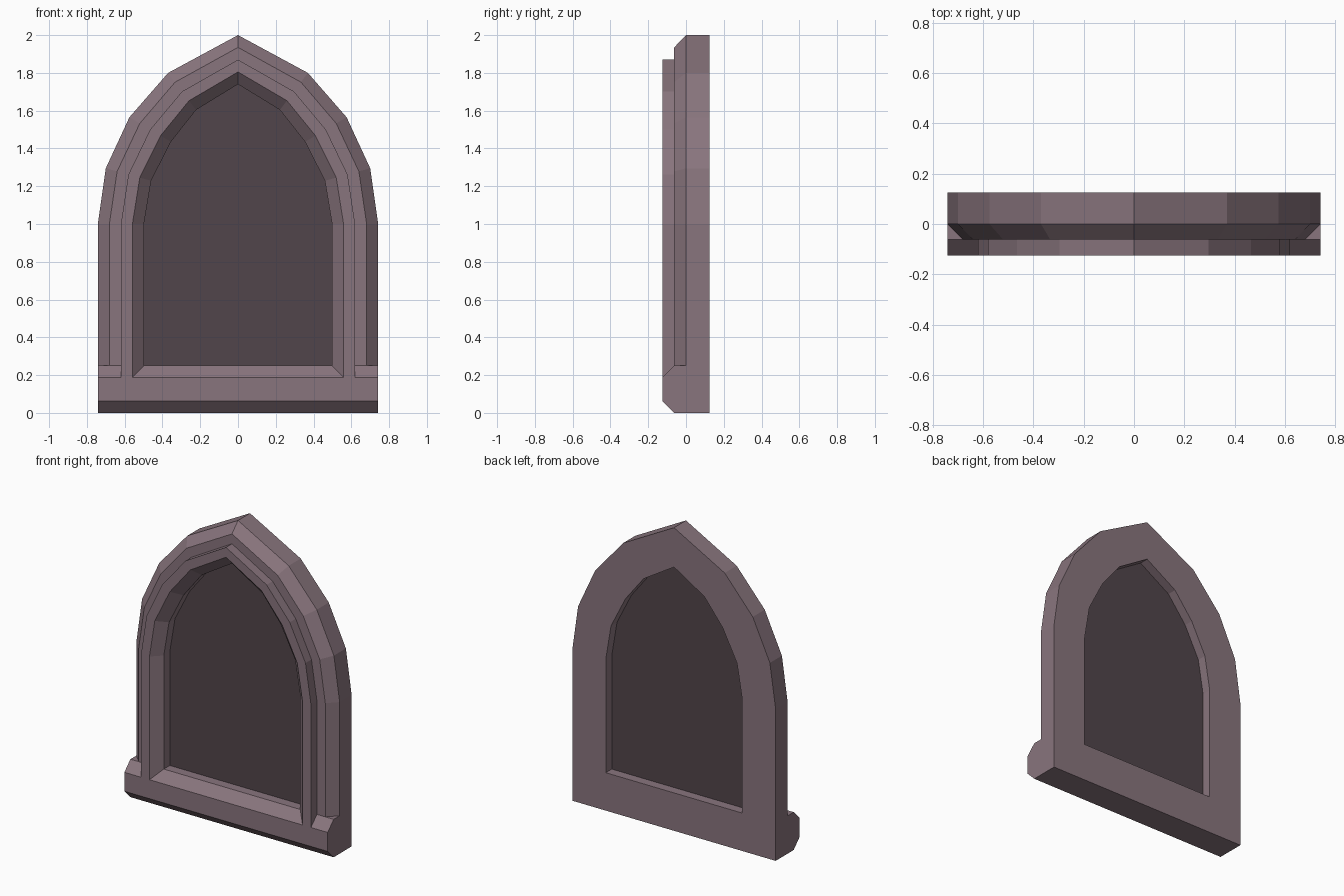
import bpy
import bmesh

if "Cube" in bpy.data.objects:
    bpy.data.objects.remove(bpy.data.objects["Cube"], do_unlink=True)

STEP = 0.0625           # moulding width and depth unit
BACK = 2 * STEP
SILL_TOP = 4 * STEP
HALF_WIDTH = 0.742


def make_material(name, rgb):
    mat = bpy.data.materials.new(name)
    mat.use_nodes = True
    colour = (*rgb, 1.0)
    mat.diffuse_color = colour
    mat.node_tree.nodes["Principled BSDF"].inputs["Base Color"].default_value = colour
    return mat


def make_object(name, bm, mat):
    bmesh.ops.recalc_face_normals(bm, faces=bm.faces[:])
    mesh = bpy.data.meshes.new(name)
    bm.to_mesh(mesh)
    bm.free()
    mesh.materials.append(mat)
    obj = bpy.data.objects.new(name, mesh)
    bpy.context.collection.objects.link(obj)
    return obj


def loft(name, rows, mat, closed=False, caps=False):
    """Skin neighbouring rows of points with quads."""
    bm = bmesh.new()
    grid = [[bm.verts.new(p) for p in row] for row in rows]
    pairs = list(zip(grid, grid[1:]))
    if closed:
        pairs.append((grid[-1], grid[0]))
    for a, b in pairs:
        for i in range(len(a) - 1):
            bm.faces.new((a[i], a[i + 1], b[i + 1], b[i]))
        if caps:
            bm.faces.new((a[0], b[0], b[-1], a[-1]))
    if caps:
        bm.faces.new(grid[0])
        bm.faces.new(grid[-1])
    return make_object(name, bm, mat)


# Outer half arch (x, z) and how each point shifts per inward step
ARCH = [(HALF_WIDTH, 1.0), (0.70, 1.295), (0.575, 1.565), (0.37, 1.80), (0, 2.0)]
SHIFT = [(0.061, 0), (0.06, 0.0165), (0.055, 0.0325), (0.037, 0.049), (0, 0.065)]


def arch_row(inset, y, foot):
    """Pointed arch outline at a given inset and depth, ending at the foot height."""
    half = [(x - dx * inset, z - dz * inset) for (x, z), (dx, dz) in zip(ARCH, SHIFT)]
    half.insert(0, (half[0][0], foot))
    full = half + [(-x, z) for x, z in half[-2::-1]]
    return [(x, y, z) for x, z in full]


stone = make_material("mauve_stone", (0.25, 0.178, 0.207))
dark = make_material("dark_pane", (0.083, 0.06, 0.069))

# Arched frame: stepped moulding section swept along the arch, feet cut to the sill slope
SECTION = [(0, BACK), (0, 0), (1, -STEP), (2, -STEP),
           (2, -BACK), (3, -BACK), (4, -STEP), (4, BACK)]
loft("arched_frame",
     [arch_row(k, y, SILL_TOP + min(0, y + STEP)) for k, y in SECTION],
     stone, closed=True)

# Sill: chamfered bar across the full width
SILL = [(BACK, 0), (BACK, SILL_TOP), (-STEP, SILL_TOP),
        (-BACK, 3 * STEP), (-BACK, STEP), (-STEP, 0)]
loft("sill", [[(side * HALF_WIDTH, y, z) for y, z in SILL] for side in (-1, 1)],
     stone, caps=True)

# Recessed pane filling the opening
loft("pane", [arch_row(4, y, SILL_TOP) for y in (0, STEP)], dark, caps=True)
